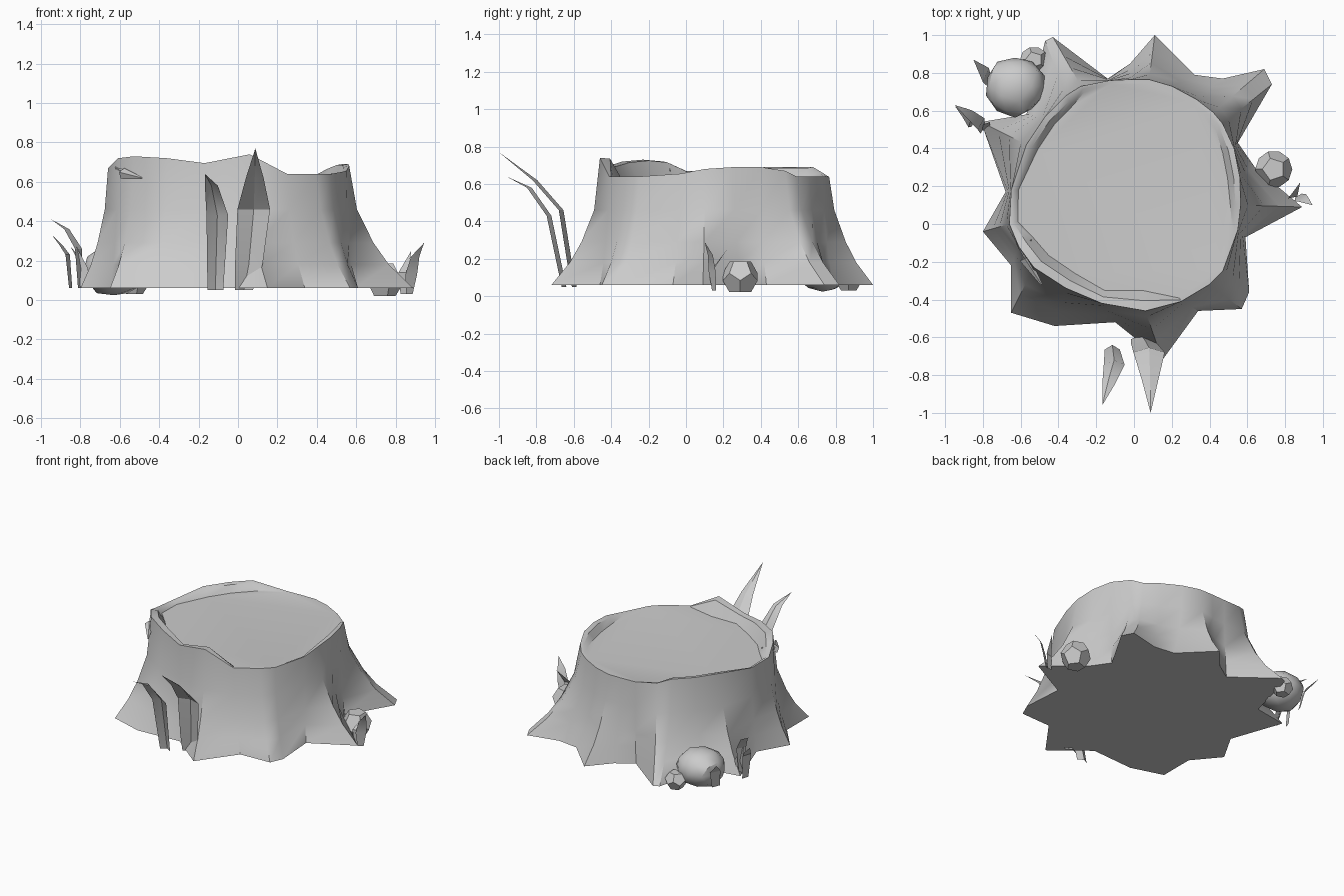
import bpy, bmesh, math, random
from mathutils import Vector

if "Cube" in bpy.data.objects:
    bpy.data.objects.remove(bpy.data.objects["Cube"])

random.seed(4)


def make(name, bm, smooth=None):
    bmesh.ops.recalc_face_normals(bm, faces=bm.faces[:])
    me = bpy.data.meshes.new(name)
    bm.to_mesh(me)
    bm.free()
    ob = bpy.data.objects.new(name, me)
    bpy.context.collection.objects.link(ob)
    if smooth:
        bpy.ops.object.select_all(action='DESELECT')
        bpy.context.view_layer.objects.active = ob
        ob.select_set(True)
        bpy.ops.object.shade_smooth_by_angle(angle=math.radians(smooth))
    return ob


# Stump: each spoke is root x, y at the ground and rim x, y, z at the top
spokes = [
    (.89, .09, .565, .10, .68), (.64, .30, .56, .25, .69), (.55, .43, .53, .40, .69),
    (.73, .74, .47, .53, .67), (.69, .82, .42, .59, .64), (.47, .77, .33, .66, .64),
    (.32, .79, .20, .73, .64), (.11, 1.0, .08, .765, .64), (-.02, .85, -.02, .765, .64),
    (-.14, .77, -.13, .76, .64), (-.43, .99, -.28, .73, .66), (-.47, .97, -.36, .68, .69),
    (-.57, .58, -.47, .57, .69), (-.81, .54, -.57, .42, .69), (-.68, .17, -.65, .18, .66),
    (-.80, -.04, -.66, .0, .67), (-.65, -.22, -.61, -.12, .72), (-.65, -.47, -.53, -.23, .73),
    (-.42, -.54, -.36, -.34, .72), (-.10, -.52, -.17, -.42, .695), (.15, -.72, .06, -.46, .74),
    (.34, -.46, .25, -.41, .64), (.57, -.45, .40, -.32, .64), (.61, -.36, .47, -.25, .64),
    (.59, -.07, .55, -.03, .655)]
center = Vector((-.04, .17, 0))
bm = bmesh.new()
rings = []
for z, f in ((.06, 1), (.18, .62), (.29, .38), (.46, .12)):
    rings.append([bm.verts.new((rx + (bx - rx) * f, ry + (by - ry) * f, z))
                  for bx, by, rx, ry, rz in spokes])
rings.append([bm.verts.new(s[2:]) for s in spokes])


def inset(s, amount, z):
    p = Vector((s[2], s[3], 0))
    d = (center - p).normalized() * amount
    return bm.verts.new((p.x + d.x, p.y + d.y, z))


# raised broken lip, then the cut face
rings.append([inset(s, .01 + (s[4] - .64) * .45, max(.64, s[4] - .005)) for s in spokes])
rings.append([inset(s, .02 + (s[4] - .64) * .9, .64) for s in spokes])
n = len(spokes)
for a, b in zip(rings, rings[1:]):
    for i in range(n):
        j = (i + 1) % n
        bm.faces.new((a[i], a[j], b[j], b[i]))
bm.faces.new(rings[0])
bm.faces.new(rings[-1])
make("tree_stump", bm, 40)


# Rocks: faceted pebbles from the dual of an icosahedron, or a jittered ball
def rock(name, loc, size, detail=1):
    src = bmesh.new()
    bmesh.ops.create_icosphere(src, subdivisions=detail, radius=1)
    if detail == 1:
        pts = [f.calc_center_median().normalized() for f in src.faces]
    else:
        pts = [v.co * random.uniform(.9, 1.03) for v in src.verts]
    src.free()
    bm = bmesh.new()
    for p in pts:
        bm.verts.new([loc[k] + p[k] * size[k] for k in range(3)])
    bmesh.ops.convex_hull(bm, input=bm.verts[:])
    bmesh.ops.dissolve_limit(bm, angle_limit=.05, verts=bm.verts[:], edges=bm.edges[:])
    make(name, bm, 35 if detail > 1 else None)


rock("large_rock", (-.63, .73, .15), (.165, .165, .135), 2)
rock("small_rock", (-.53, .87, .085), (.075, .07, .07))
rock("side_rock", (.74, .29, .103), (.1, .1, .103))


# Grass blades: a path with half widths, creased along the spine
def blade(name, path, widths, across, crease=(0, 0, 0)):
    across, crease = Vector(across).normalized(), Vector(crease)
    bm = bmesh.new()
    rows = []
    for p, w in zip(path, widths):
        p = Vector(p)
        rows.append([bm.verts.new(q) for q in
                     (p - across * w, p + crease * (w > .005), p + across * w)])
    for a, b in zip(rows, rows[1:]):
        for i in (0, 1):
            bm.faces.new((a[i], a[i + 1], b[i + 1], b[i]))
    bmesh.ops.remove_doubles(bm, verts=bm.verts[:], dist=.0005)
    make(name, bm, 30)


blade("front_blade_short",
      [(-.115, -.665, .05), (-.105, -.745, .43), (-.135, -.85, .58), (-.168, -.96, .64)],
      [.04, .055, .033, 0], (1, 0, 0), (0, .025, 0))
blade("front_blade_tall",
      [(.03, -.61, .05), (.055, -.635, .18), (.08, -.68, .46), (.085, -.82, .62), (.088, -1, .77)],
      [.045, .07, .083, .045, 0], (1, 0, 0), (0, .025, 0))
blade("left_blade_high", [(-.8, .50, .06), (-.81, .53, .26), (-.87, .58, .36), (-.95, .63, .41)],
      [.025, .035, .025, 0], (.5, .85, 0))
blade("left_blade_low", [(-.85, .54, .06), (-.865, .545, .23), (-.9, .59, .28), (-.945, .62, .33)],
      [.025, .035, .025, 0], (.3, .9, 0))
blade("left_blade_short", [(-.78, .50, .06), (-.79, .53, .16), (-.82, .52, .27)],
      [.02, .03, 0], (.9, .3, 0))
blade("rock_blade", [(-.77, .76, .06), (-.785, .79, .18), (-.85, .87, .27)],
      [.03, .04, 0], (.4, .9, 0))
blade("right_blade_tall", [(.87, .15, .03), (.88, .14, .13), (.9, .13, .22), (.945, .1, .29)],
      [.02, .035, .025, 0], (.8, .5, 0))
blade("right_blade_short", [(.845, .15, .03), (.84, .14, .14), (.88, .22, .25)],
      [.02, .025, 0], (1, .2, 0))


# Bark splinters peeling from the front left rim
def splinter(name, start, end, r):
    a, d = Vector(start), Vector(end) - Vector(start)
    bm = bmesh.new()
    bmesh.ops.create_cone(bm, cap_ends=True, segments=5, radius1=r, radius2=.006, depth=d.length)
    q = d.to_track_quat('Z', 'Y')
    for v in bm.verts:
        v.co = q @ v.co + a + d / 2
    make(name, bm)


splinter("bark_splinter_upper", (-.585, -.09, .66), (-.56, -.21, .64), .045)
splinter("bark_splinter_lower", (-.58, -.18, .64), (-.49, -.32, .62), .03)
